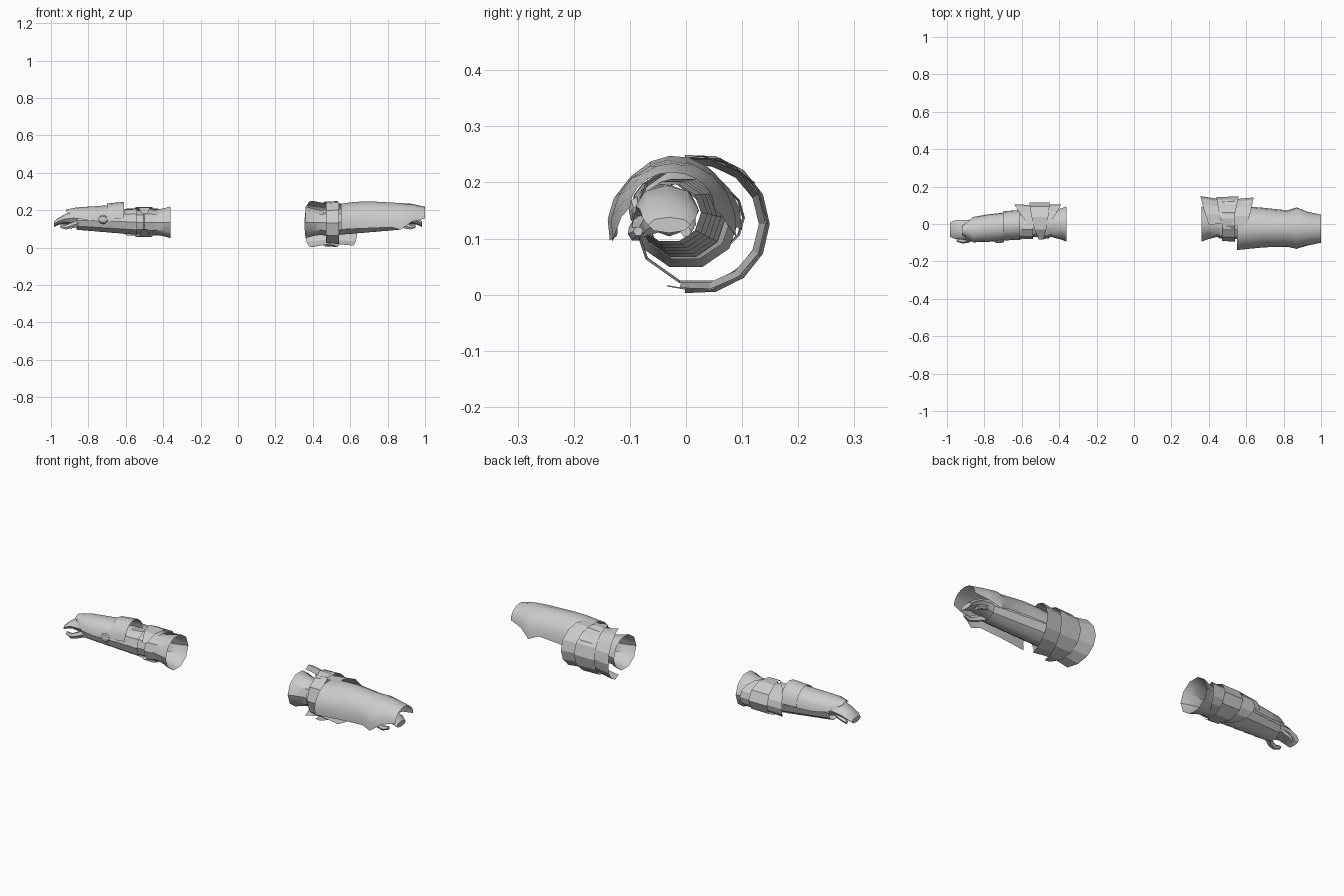
import bpy, math
from mathutils import Vector

cube = bpy.data.objects.get("Cube")
if cube:
    bpy.data.objects.remove(cube, do_unlink=True)

steel = bpy.data.materials.new("plain_grey")
steel.use_nodes = True
GREY = (0.6, 0.6, 0.6, 1)
steel.diffuse_color = GREY
steel.node_tree.nodes["Principled BSDF"].inputs["Base Color"].default_value = GREY


def make(name, verts, faces, angle=35):
    mesh = bpy.data.meshes.new(name)
    mesh.from_pydata(verts, [], faces)
    mesh.materials.append(steel)
    obj = bpy.data.objects.new(name, mesh)
    bpy.context.collection.objects.link(obj)
    bpy.ops.object.select_all(action='DESELECT')
    obj.select_set(True)
    bpy.context.view_layer.objects.active = obj
    bpy.ops.object.shade_smooth_by_angle(angle=math.radians(angle))
    return obj


def grid_faces(rows, cols, flip):
    faces = []
    for i in range(rows - 1):
        for j in range(cols - 1):
            a = i * cols + j
            f = (a, a + cols, a + cols + 1, a + 1)
            faces.append(f[::-1] if flip else f)
    return faces


def shell(name, side, stations, segs=10, cap=False):
    """Sheet swept along x. Station: x, cy, cz, ry, rz[, start, end angle]."""
    verts = []
    for st in stations:
        x, cy, cz, ry, rz = st[:5]
        a0, a1 = st[5:] if len(st) > 5 else (0, 360)
        for j in range(segs + 1):
            a = math.radians(a0 + (a1 - a0) * j / segs)
            verts.append((side * x, cy + ry * math.cos(a), cz + rz * math.sin(a)))
    rising = side * (stations[-1][0] - stations[0][0]) > 0
    faces = grid_faces(len(stations), segs + 1, rising)
    if cap:
        ring = tuple(range(len(verts) - segs - 1, len(verts) - 1))
        faces.append(ring if rising else ring[::-1])
    return make(name, verts, faces)


def elbow_plate(name, side, centre, radii, near, far, spread, flare):
    """Crescent round the back of the elbow: near/far are (tip x, middle x)."""
    cy, cz = centre
    segs = 8
    verts = []
    for (tip, mid), grow in ((near, flare[0]), (far, flare[1])):
        for j in range(segs + 1):
            t = 2 * j / segs - 1
            a = math.radians(spread * t)
            x = mid + (tip - mid) * t * t
            verts.append((side * x, cy + radii[0] * grow * math.cos(a),
                          cz + radii[1] * grow * math.sin(a)))
    return make(name, verts, grid_faces(2, segs + 1, side > 0), 20)


def finger(name, side, points, radius):
    """Tapered limb through a few points."""
    verts, n = [], 6
    for i, p in enumerate(points):
        c = Vector((side * p[0], p[1], p[2]))
        r = radius * (1 - 0.2 * i)
        for j in range(n + 1):
            a = math.tau * j / n
            verts.append(c + Vector((0, r * math.cos(a), r * math.sin(a))))
    faces = grid_faces(len(points), n + 1, side > 0)
    end = tuple(range(len(verts) - n - 1, len(verts) - 1))
    faces.append(end if side > 0 else end[::-1])
    make(name, verts, faces, 50)


for label, s in (("left", 1), ("right", -1)):
    # flared upper cuff with two stepped collars
    shell(label + "_upper_cuff", s, [
        (.36, 0, .135, .095, .09), (.39, 0, .135, .083, .08),
        (.44, 0, .135, .07, .07), (.47, 0, .135, .074, .07)])
    shell(label + "_elbow_collar", s, [
        (.455, 0, .135, .078, .074), (.5, 0, .135, .08, .075),
        (.505, 0, .135, .068, .065), (.56, 0, .135, .07, .068)])
    # overlapping bands down the forearm
    bands = 5
    for i in range(bands):
        t = i / bands
        x = .54 + .31 * t
        shell(f"{label}_forearm_band_{i + 1}", s, [
            (x, -.005 - .025 * t, .137 + .01 * t, .076 - .015 * t, .073 - .017 * t),
            (x + .075, -.01 - .025 * t, .138 + .01 * t, .068 - .014 * t, .066 - .016 * t)])
    # hand, bent down at the fingertips
    shell(label + "_hand", s, [
        (.83, -.03, .15, .053, .046), (.88, -.035, .158, .055, .037),
        (.93, -.03, .152, .052, .024), (.965, -.03, .138, .048, .018),
        (.985, -.03, .124, .038, .014)], 8, True)
    finger(label + "_thumb", s, [(.85, -.06, .13), (.89, -.085, .118),
                                 (.92, -.09, .108), (.95, -.085, .113)], .022)
    finger(label + "_little_finger", s, [(.89, .0, .14), (.93, .005, .125),
                                         (.95, .0, .112)], .016)

# large sweeping guard over the left forearm and hand
shell("left_forearm_guard", 1, [
    (.55, -.02, .125, .12, .11, -5, 195), (.62, -.02, .125, .113, .119, -3, 192),
    (.7, -.02, .125, .106, .123, 0, 190), (.82, -.025, .125, .098, .116, 0, 188),
    (.87, -.022, .12, .112, .118, -8, 192), (.93, -.025, .135, .09, .099, 2, 178),
    (1.0, -.025, .155, .075, .063, 0, 180)], 10)

# plates over the right forearm and hand
shell("right_forearm_collar", -1, [
    (.61, -.005, .15, .08, .094, 0, 176), (.7, -.01, .15, .078, .086, 0, 180)], 8)
shell("right_forearm_guard", -1, [
    (.68, -.012, .15, .075, .077, -5, 185), (.78, -.022, .15, .074, .07, -5, 185),
    (.86, -.03, .155, .068, .06, 0, 180), (.92, -.035, .175, .03, .028, 40, 140)], 8)
shell("right_roundel", -1, [
    (.745, -.085, .15, .012, .006), (.735, -.088, .15, .014, .02),
    (.715, -.088, .15, .014, .025), (.695, -.085, .15, .012, .006)], 8)

# broad band and crescents of the left elbow
shell("left_elbow_band", 1, [(.47, .025, .132, .115, .112), (.54, .025, .132, .12, .117)], 10)
big, big_r = (.02, .126), (.122, .118)
elbow_plate("left_elbow_centre", 1, big, big_r, (.48, .44), (.51, .56), 115, (1.02, 1.04))
elbow_plate("left_elbow_upper_wing", 1, big, big_r, (.4, .355), (.5, .48), 100, (1.06, .9))
elbow_plate("left_elbow_lower_wing", 1, big, big_r, (.5, .51), (.6, .64), 105, (.9, 1.0))

# smaller crescents of the right elbow
small, small_r = (.01, .137), (.1, .078)
elbow_plate("right_elbow_centre", -1, small, small_r, (.485, .45), (.51, .56), 150, (1.06, 1.06))
elbow_plate("right_elbow_upper_wing", -1, small, small_r, (.46, .39), (.5, .48), 100, (.95, .92))
elbow_plate("right_elbow_lower_wing", -1, small, small_r, (.5, .51), (.56, .64), 100, (.9, .95))
